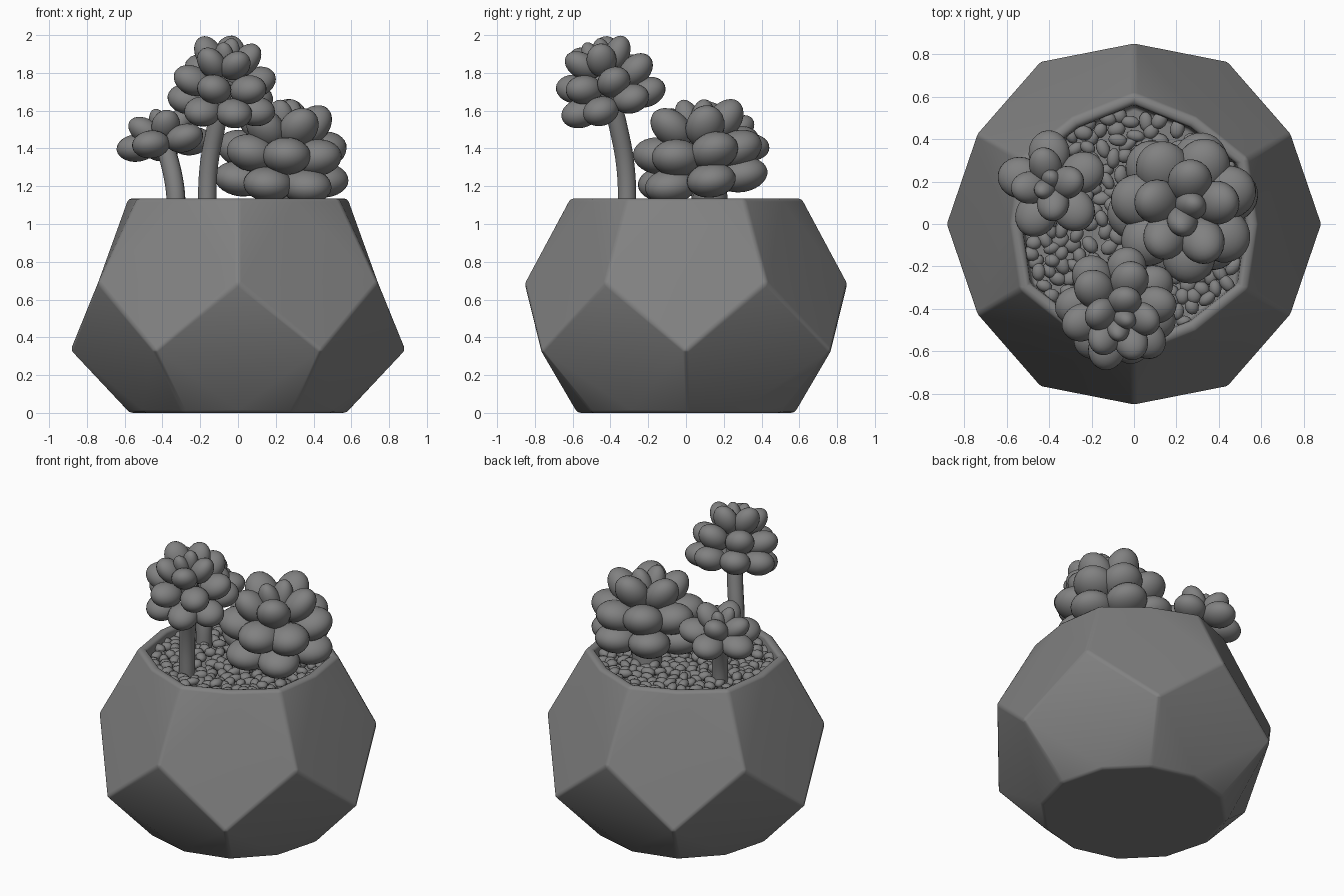
import bpy, bmesh, math, random
from mathutils import Matrix, Vector

if "Cube" in bpy.data.objects:
    bpy.data.objects.remove(bpy.data.objects["Cube"])

random.seed(4)

# Dark grey for every part
grey = bpy.data.materials.new("dark_grey")
grey.diffuse_color = (0.22, 0.22, 0.22, 1)
grey.use_nodes = True
grey.node_tree.nodes["Principled BSDF"].inputs["Base Color"].default_value = grey.diffuse_color


def finish(bm, name):
    bmesh.ops.recalc_face_normals(bm, faces=bm.faces[:])
    for f in bm.faces:
        f.smooth = True
    me = bpy.data.meshes.new(name)
    bm.to_mesh(me)
    bm.free()
    me.materials.append(grey)
    ob = bpy.data.objects.new(name, me)
    bpy.context.collection.objects.link(ob)
    return ob


# Faceted pot: interlocking pentagons between two staggered hexagon rings
def make_pot():
    bm = bmesh.new()

    def ring(angles, z, radius):
        return {a: bm.verts.new((radius(a) * math.cos(math.radians(a)),
                                 radius(a) * math.sin(math.radians(a)), z)) for a in angles}

    twelve = range(0, 360, 30)
    top_r = lambda a: 0.58 if a % 60 == 0 else 0.615
    low = ring(range(0, 360, 60), 0.33, lambda a: 0.887)
    high = ring(range(30, 360, 60), 0.69, lambda a: 0.855)
    base = ring(twelve, 0.0, lambda a: 0.575)
    rim = ring(twelve, 1.135, top_r)
    lip = ring(twelve, 1.135, lambda a: top_r(a) - 0.05)
    bed = ring(twelve, 1.04, lambda a: top_r(a) - 0.06)

    def face(*v):
        bm.faces.new(v)

    for a in range(0, 360, 60):
        p, n = (a - 30) % 360, (a + 30) % 360
        # upper pentagon
        face(low[a], high[n], high[p])
        face(high[p], high[n], rim[a])
        face(high[p], rim[a], rim[p])
        face(high[n], rim[n], rim[a])
        # lower pentagon
        b = (a + 60) % 360
        face(low[a], low[b], high[n])
        face(low[a], base[n], low[b])
        face(low[a], base[a], base[n])
        face(low[b], base[n], base[b])
    for a in twelve:
        b = (a + 30) % 360
        face(rim[a], rim[b], lip[b], lip[a])
        face(lip[a], lip[b], bed[b], bed[a])
    bm.faces.new(list(base.values()))
    bm.faces.new(list(bed.values()))
    ob = finish(bm, "faceted_pot")
    bev = ob.modifiers.new("Bevel", "BEVEL")
    bev.width, bev.segments = 0.018, 2
    bev.limit_method, bev.angle_limit = "ANGLE", math.radians(19)
    ob.modifiers.new("Normals", "WEIGHTED_NORMAL")


# Pebble bed scattered without heavy overlap
def make_gravel():
    bm = bmesh.new()
    spots = []
    for _ in range(6000):
        a, r = random.uniform(0, math.tau), 0.52 * math.sqrt(random.random())
        p = Vector((r * math.cos(a), r * math.sin(a), 1.068 + random.uniform(-.01, .015)))
        if all((p - q).length > 0.05 for q in spots):
            spots.append(p)
    for p in spots:
        m = (Matrix.Translation(p) @ Matrix.Rotation(random.uniform(0, 6.28), 4, 'Z')
             @ Matrix.Rotation(random.uniform(-.4, .4), 4, 'X')
             @ Matrix.Diagonal((random.uniform(.036, .05), random.uniform(.028, .037),
                                random.uniform(.024, .032), 1)))
        bmesh.ops.create_icosphere(bm, subdivisions=2, radius=1, matrix=m)
    finish(bm, "gravel")


# Curved stem
def make_stem(name, points, radius):
    cu = bpy.data.curves.new(name, "CURVE")
    cu.dimensions = "3D"
    cu.bevel_depth, cu.bevel_resolution, cu.use_fill_caps = radius, 4, True
    cu.materials.append(grey)
    sp = cu.splines.new("BEZIER")
    sp.bezier_points.add(len(points) - 1)
    for bp, co in zip(sp.bezier_points, points):
        bp.co = co
        bp.handle_left_type = bp.handle_right_type = "AUTO"
    bpy.context.collection.objects.link(bpy.data.objects.new(name, cu))


# Rosette of plump leaves; rings = (count, start deg, radius, height, pitch deg, leaf half sizes)
def make_rosette(name, centre, axis, rings):
    bm = bmesh.new()
    tilt = Vector(axis).normalized()
    frame = Matrix.Translation(centre) @ Vector((0, 0, 1)).rotation_difference(tilt).to_matrix().to_4x4()
    for count, start, radius, height, pitch, size in rings:
        for i in range(count):
            a = math.radians(start + 360 * i / count + random.uniform(-4, 4))
            m = (frame @ Matrix.Rotation(a, 4, 'Z')
                 @ Matrix.Translation((radius, 0, height + random.uniform(-.01, .01)))
                 @ Matrix.Rotation(-math.radians(pitch + random.uniform(-4, 4)), 4, 'Y')
                 @ Matrix.Diagonal((*size, 1)))
            bmesh.ops.create_uvsphere(bm, u_segments=24, v_segments=14, radius=1, matrix=m)
    finish(bm, name)


make_pot()
make_gravel()

# Tall front plant
make_stem("tall_stem", [(-.165, -.31, 1.03), (-.155, -.32, 1.3), (-.115, -.36, 1.52), (-.07, -.42, 1.75)], 0.05)
make_rosette("tall_rosette", (-.08, -.385, 1.64), (.08, -.34, 1), [
    (7, -75, .19, .0, 2, (.105, .095, .077)),
    (6, -105, .175, .125, 22, (.105, .09, .076)),
    (5, 10, .105, .245, 52, (.1, .08, .066)),
    (2, 60, .03, .265, 78, (.09, .055, .048))])

# Small left plant
make_stem("small_stem", [(-.325, .1, 1.03), (-.335, .115, 1.2), (-.385, .17, 1.42)], 0.05)
make_rosette("small_rosette", (-.385, .18, 1.415), (-.18, .06, 1), [
    (5, 22, .155, .01, 5, (.108, .098, .073)),
    (4, 10, .09, .095, 42, (.1, .077, .065)),
    (2, 60, .025, .11, 75, (.085, .05, .045))])

# Large right plant
make_stem("large_stem", [(.2, .13, 1.03), (.215, .12, 1.2), (.24, .09, 1.45)], 0.095)
make_rosette("large_rosette", (.23, .09, 1.24), (.06, -.13, 1), [
    (6, -50, .22, .0, 5, (.14, .13, .092)),
    (7, -85, .215, .145, 15, (.14, .128, .098)),
    (5, 15, .15, .285, 48, (.128, .105, .088)),
    (2, 60, .04, .31, 75, (.12, .075, .065))])
